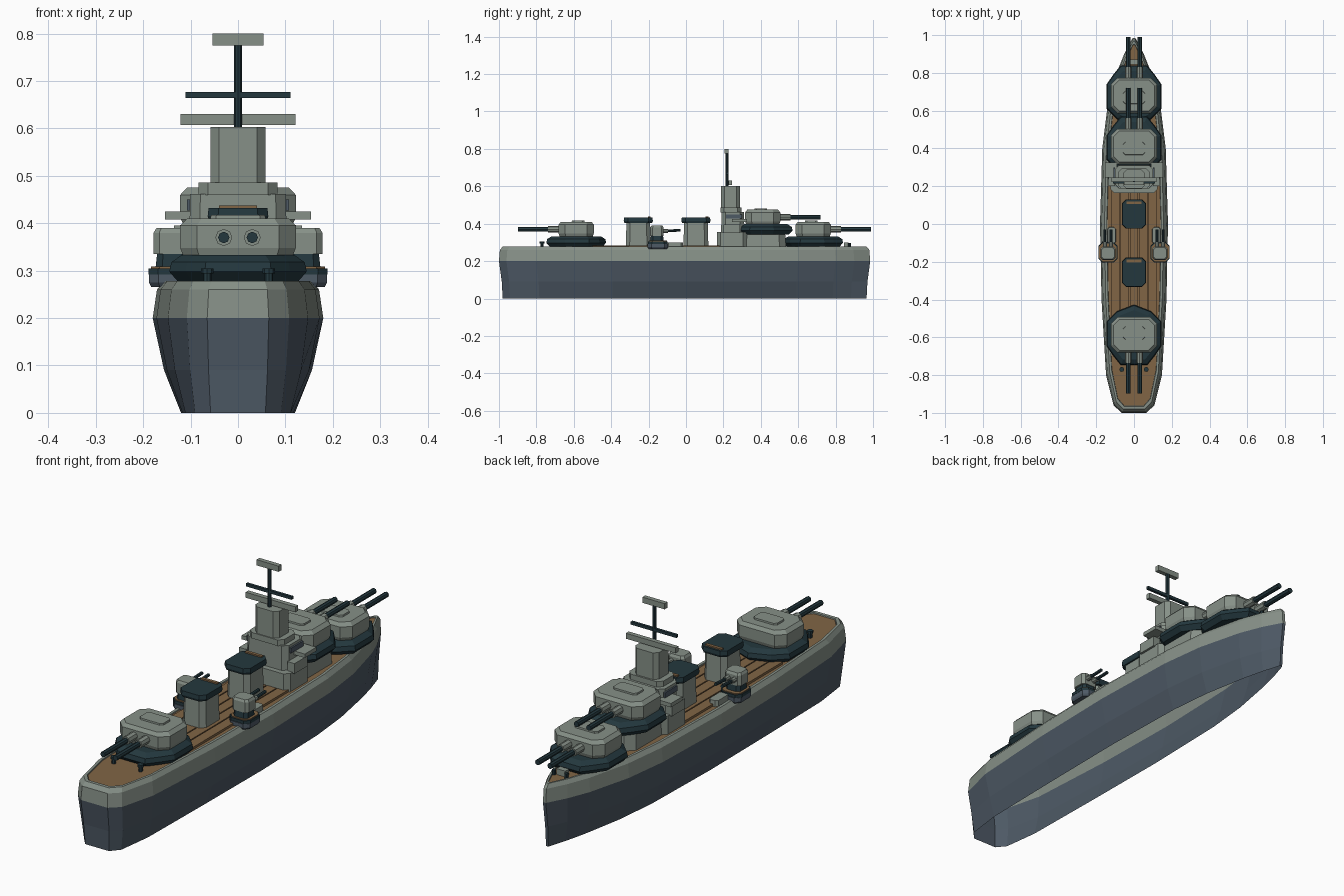
import bpy, bmesh, math
from mathutils import Vector, Matrix

old = bpy.data.objects.get("Cube")
if old:
    bpy.data.objects.remove(old, do_unlink=True)


def material(name, rgb):
    m = bpy.data.materials.new(name)
    m.use_nodes = True
    m.diffuse_color = (*rgb, 1)
    m.node_tree.nodes["Principled BSDF"].inputs["Base Color"].default_value = (*rgb, 1)
    return m


GREY = material("grey_green_paint", (0.24, 0.28, 0.245))
BLUE = material("hull_blue_grey", (0.075, 0.1, 0.13))
DARK = material("dark_teal", (0.017, 0.039, 0.048))
WOOD = material("deck_wood", (0.22, 0.13, 0.06))


def finish(name, bm, *mats):
    bmesh.ops.recalc_face_normals(bm, faces=bm.faces)
    me = bpy.data.meshes.new(name)
    bm.to_mesh(me)
    bm.free()
    for m in mats:
        me.materials.append(m)
    ob = bpy.data.objects.new(name, me)
    bpy.context.collection.objects.link(ob)
    return ob


def loft(bm, rings, bottom=True):
    """Skin closed rings of points, capping the ends."""
    loops = [[bm.verts.new(p) for p in r] for r in rings]
    n = len(loops[0])
    for a, b in zip(loops, loops[1:]):
        for i in range(n):
            j = (i + 1) % n
            bm.faces.new((a[i], a[j], b[j], b[i]))
    bm.faces.new(loops[-1])
    if bottom:
        bm.faces.new(loops[0])


def prism(name, outline, layers, mat, x=0, y=0, turn=1):
    """Stack scaled copies of an outline; turn=-1 points it aft."""
    bm = bmesh.new()
    loft(bm, [[(x + turn * px * s, y + turn * py * s, z) for px, py in outline]
              for z, s in layers])
    return finish(name, bm, mat)


def octagon(hx, hy, c):
    return [(hx, c - hy), (hx, hy - c), (hx - c, hy), (c - hx, hy),
            (-hx, hy - c), (-hx, c - hy), (c - hx, -hy), (hx - c, -hy)]


def box(name, x, y, z, mat):
    """Box from (min, max) pairs."""
    corners = [(x[0], y[0]), (x[1], y[0]), (x[1], y[1]), (x[0], y[1])]
    return prism(name, corners, [(z[0], 1), (z[1], 1)], mat)


def rod(name, a, b, r, mat, sides=8, r2=None):
    a, b = Vector(a), Vector(b)
    bm = bmesh.new()
    rot = (b - a).to_track_quat('Z', 'Y').to_matrix().to_4x4()
    bmesh.ops.create_cone(bm, cap_ends=True, segments=sides, radius1=r,
                          radius2=r2 or r, depth=(b - a).length,
                          matrix=Matrix.Translation((a + b) / 2) @ rot)
    return finish(name, bm, mat)


# Hull: half-breadth stations (y, half width, keel taper)
STATIONS = [(-1, .065, .89), (-.96, .108, .84), (-.8, .148, .75), (-.4, .172, .68),
            (0, .18, .667), (.4, .168, .66), (.6, .143, .64), (.8, .092, .6),
            (.9, .052, .6), (.985, .007, .8)]


def hull_ring(z, flare, length, breadth=1):
    half = []
    for y, w, k in STATIONS:
        half.append((w * (1 + (k - 1) * flare) * breadth, y * length, z))
    return half + [(-x, y, z) for x, y, z in reversed(half)]


bm = bmesh.new()
loft(bm, [hull_ring(0, 1, .98), hull_ring(.09, .4, .985), hull_ring(.2, 0, 1),
          hull_ring(.26, 0, .995, .95), hull_ring(.278, 0, .98, .87),
          hull_ring(.278, 0, .965, .8), hull_ring(.268, 0, .963, .79)], bottom=False)
for f in bm.faces:
    f.material_index = int(f.calc_center_median().z < .2)
finish("hull", bm, GREY, BLUE)

# Decking
bm = bmesh.new()
loft(bm, [hull_ring(.268, 0, .962, .785), hull_ring(.274, 0, .962, .785)])
finish("deck", bm, WOOD)
for i in range(-2, 3):
    box("deck_plank", (i * .049 - .022, i * .049 + .022), (-.5, .2), (.27, .284), WOOD)


# Main gun turrets
SKIRT = [(0, -.16), (.09, -.125), (.145, -.07), (.145, .06), (.11, .11), (.07, .16),
         (-.07, .16), (-.11, .11), (-.145, .06), (-.145, -.07), (-.09, -.125)]


def turret(label, y, z, turn):
    prism(label + "_barbette", SKIRT, [(z - .055, .88), (z - .035, 1), (z - .015, .97), (z, .82)],
          DARK, y=y, turn=turn)
    prism(label + "_house", octagon(.122, .094, .035),
          [(z, .95), (z + .015, 1), (z + .062, 1), (z + .077, .88)], GREY, y=y, turn=turn)
    prism(label + "_roof_hatch", octagon(.06, .035, .012),
          [(z + .07, 1), (z + .084, .95)], GREY, y=y - turn * .01, turn=turn)
    for x in (-.03, .03):
        def at(d):
            return (x, y + turn * d, z + .037)
        rod(label + "_gun_sleeve", at(.07), at(.15), .018, GREY)
        rod(label + "_gun_barrel", at(.14), at(.31), .012, DARK)


turret("aft_turret", -.587, .333, -1)
turret("bow_turret", .68, .333, 1)
turret("upper_turret", .41, .398, 1)

# Funnels
for y in (-.255, .053):
    prism("funnel", octagon(.055, .065, .02), [(.27, 1.03), (.415, .97)], GREY, y=y)
    prism("funnel_cap", octagon(.064, .078, .022), [(.405, .95), (.415, 1), (.432, .97)], DARK, y=y)
    box("funnel_trim", (-.04, .04), (y + .052, y + .066), (.43, .438), WOOD)

# Bridge and deckhouse
prism("deckhouse", octagon(.108, .125, .035), [(.27, 1), (.35, .96)], GREY, y=.41)
prism("bridge_base", octagon(.125, .08, .02), [(.27, 1), (.355, 1)], GREY, y=.245)
prism("bridge_middle", octagon(.103, .062, .022), [(.35, 1), (.462, .98)], GREY, y=.25)
prism("bridge_upper", octagon(.083, .056, .02), [(.46, 1), (.486, 1)], GREY, y=.24)
prism("bridge_tower", octagon(.058, .05, .018), [(.48, 1), (.603, 1)], GREY, y=.238)
for s in (-1, 1):
    box("bridge_wing", sorted((s * .09, s * .154)), (.245, .325), (.408, .425), GREY)
    box("bridge_side_window", sorted((s * .1, s * .108)), (.215, .3), (.427, .45), BLUE)
    box("bridge_side_locker", sorted((s * .1, s * .135)), (.2, .29), (.35, .395), GREY)

# Mast and rangefinder arms
rod("mast", (0, .22, .6), (0, .22, .777), .008, DARK)
box("mast_yard", (-.111, .111), (.214, .226), (.664, .677), DARK)
box("rangefinder_arm", (-.121, .121), (.226, .246), (.607, .631), GREY)
box("mast_top_radar", (-.054, .054), (.206, .226), (.775, .8), GREY)

# Side guns on sponsons
for s in (-1, 1):
    x = s * .138
    prism("side_gun_sponson", octagon(.05, .055, .02), [(.266, .9), (.275, 1), (.292, 1)],
          BLUE, x, -.15)
    prism("side_gun_ring", octagon(.051, .052, .02), [(.292, 1), (.305, 1)], DARK, x, -.15)
    prism("side_gun_tread", octagon(.046, .048, .018), [(.303, 1), (.309, 1)], WOOD, x, -.15)
    prism("side_gun_pivot", octagon(.036, .036, .014), [(.305, 1), (.338, .9)], DARK, x, -.155)
    prism("side_gun_house", octagon(.04, .035, .012), [(.335, 1), (.38, 1), (.39, .85)],
          GREY, x, -.155)
    prism("side_gun_step", octagon(.022, .045, .01), [(.27, 1), (.3, .95)], GREY, s * .118, -.06)
    for d in (-.016, .016):
        rod("side_gun_sleeve", (x + d, -.13, .362), (x + d, -.095, .362), .011, GREY)
        rod("side_gun_barrel", (x + d, -.1, .362), (x + d, -.03, .365), .007, DARK)

# Deck fittings
for s in (-1, 1):
    rod("stern_bollard", (s * .065, -.77, .27), (s * .065, -.77, .296), .009, DARK)
    rod("stern_bollard_cap", (s * .065, -.77, .294), (s * .065, -.77, .305), .013, DARK)
    rod("bow_bollard", (s * .03, .875, .27), (s * .03, .875, .296), .008, DARK)
box("bow_windlass", (-.022, .022), (.845, .87), (.27, .3), GREY)
